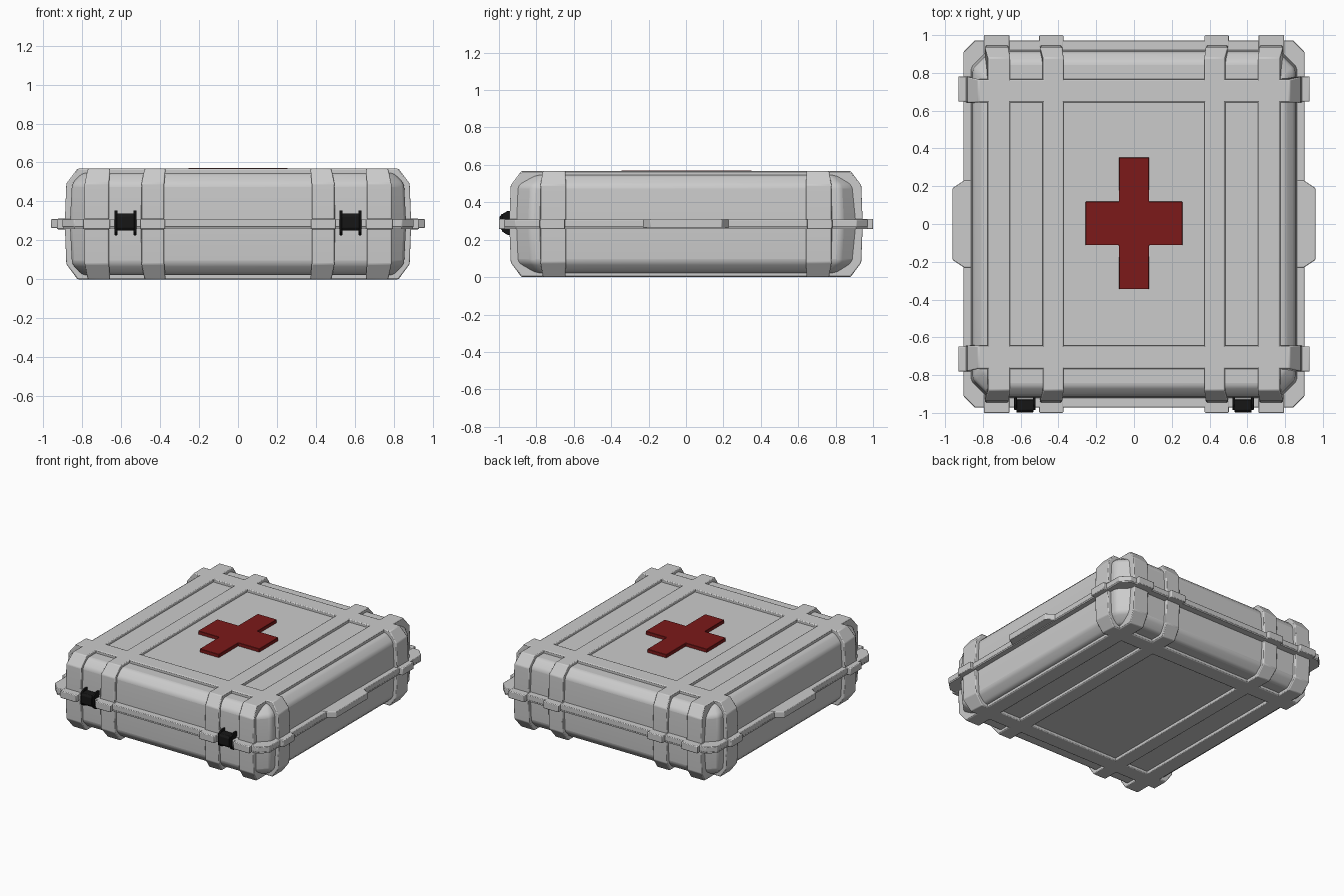
import bpy, bmesh
from math import radians

if "Cube" in bpy.data.objects:
    bpy.data.objects.remove(bpy.data.objects["Cube"])


def finish(name, bm, bevel=0.0, colour=None, segs=2):
    bmesh.ops.recalc_face_normals(bm, faces=bm.faces)
    me = bpy.data.meshes.new(name)
    bm.to_mesh(me)
    bm.free()
    ob = bpy.data.objects.new(name, me)
    bpy.context.collection.objects.link(ob)
    if colour:
        me.materials.append(colour)
    if bevel:
        m = ob.modifiers.new("bevel", 'BEVEL')
        m.width, m.segments = bevel, segs
        m.limit_method, m.angle_limit = 'ANGLE', radians(20)
    bpy.ops.object.select_all(action='DESELECT')
    ob.select_set(True)
    bpy.context.view_layer.objects.active = ob
    bpy.ops.object.shade_smooth_by_angle(angle=radians(32))
    return ob


def loft(name, rings, bevel=0.0, colour=None, segs=2):
    """Skin a stack of equal-length point rings and cap both ends."""
    bm = bmesh.new()
    vs = [[bm.verts.new(p) for p in r] for r in rings]
    n = len(vs[0])
    for a, b in zip(vs, vs[1:]):
        for i in range(n):
            j = (i + 1) % n
            bm.faces.new((a[i], a[j], b[j], b[i]))
    bm.faces.new(vs[0][::-1])
    bm.faces.new(vs[-1])
    return finish(name, bm, bevel, colour, segs)


def octagon(hx, hy, c, z):
    """Rectangle with cut corners."""
    return [(hx, -hy + c, z), (hx, hy - c, z), (hx - c, hy, z), (-hx + c, hy, z),
            (-hx, hy - c, z), (-hx, -hy + c, z), (-hx + c, -hy, z), (hx - c, -hy, z)]


def box(name, x0, x1, y0, y1, z0, z1, bevel=0.0, colour=None):
    def ring(z):
        return [(x0, y0, z), (x1, y0, z), (x1, y1, z), (x0, y1, z)]
    return loft(name, [ring(z0), ring(z1)], bevel, colour)


def strap(name, axis, a, b, half, flare):
    """Raised band wrapping the case; its sides flare slightly down the walls."""
    prof = [(half - 0.065, 0.0, 0), (half - 0.008, 0.078, 1), (half, 0.285, 1),
            (half - 0.008, 0.492, 1), (half - 0.065, 0.568, 0)]
    prof += [(-u, z, f) for u, z, f in reversed(prof)]
    rings = []
    for w, fl in ((a, flare[0]), (b, flare[1])):
        if axis == 'Y':
            rings.append([(w + fl * f, u, z) for u, z, f in prof])
        else:
            rings.append([(u, w + fl * f, z) for u, z, f in prof])
    return loft(name, rings, 0.006)


red = bpy.data.materials.new("dark_red")
red.diffuse_color = (0.2, 0.01, 0.01, 1)
red.use_nodes = True
red.node_tree.nodes["Principled BSDF"].inputs["Base Color"].default_value = red.diffuse_color
black = bpy.data.materials.new("black")
black.diffuse_color = (0.008, 0.008, 0.008, 1)
black.use_nodes = True
black.node_tree.nodes["Principled BSDF"].inputs["Base Color"].default_value = black.diffuse_color

# Case shell
loft("case_body", [octagon(0.80, 0.86, 0.085, 0.022), octagon(0.853, 0.912, 0.09, 0.078),
                   octagon(0.864, 0.922, 0.09, 0.285),
                   octagon(0.853, 0.912, 0.09, 0.492), octagon(0.80, 0.86, 0.085, 0.546)], 0.018, segs=3)

# Closing rim, two lips with a fine seam
loft("lower_rim", [octagon(0.90, 0.97, 0.06, 0.258), octagon(0.90, 0.97, 0.06, 0.268)])
loft("upper_rim", [octagon(0.902, 0.972, 0.06, 0.268), octagon(0.902, 0.972, 0.06, 0.308)], 0.004)

for s, side in ((-1, "left"), (1, "right")):
    # Lengthwise straps and their rim bumps
    for nm, a, b in (("inner", 0.372, 0.48), ("outer", 0.656, 0.772)):
        strap(f"{side}_{nm}_strap", 'Y', s * a, s * b, 0.945, (s * 0.008, s * 0.018))
        x0, x1 = sorted((s * (a + 0.002), s * (b + 0.022)))
        for e, end in ((-1, "front"), (1, "back")):
            y0, y1 = sorted((e * 0.90, e * 1.0))
            box(f"{end}_{side}_{nm}_rim_bump", x0, x1, y0, y1, 0.257, 0.311, 0.005)

    # Grip tab on the side of the rim
    tab = [(0.86, -0.23), (0.90, -0.23), (0.96, -0.19), (0.96, 0.19), (0.90, 0.23), (0.86, 0.23)]
    loft(f"{side}_grip_tab", [[(s * x, y, z) for x, y in tab] for z in (0.264, 0.31)], 0.004)

    # Latch: block with tapered face between two side plates
    def plate(name, x0, x1, prof):
        loft(name, [[(x, y, z) for y, z in prof] for x in (x0, x1)], 0.002, black, 1)
    cx = s * 0.578
    plate(f"{side}_latch_block", cx - 0.045, cx + 0.045,
          [(-0.93, 0.25), (-0.985, 0.25), (-0.997, 0.265), (-0.997, 0.322), (-0.985, 0.338), (-0.93, 0.338)])
    for k in (-1, 1):
        px = cx + k * 0.049
        plate(f"{side}_latch_plate", px - 0.007, px + 0.007,
              [(-0.91, 0.226), (-0.955, 0.226), (-0.985, 0.245), (-0.985, 0.335), (-0.955, 0.354), (-0.91, 0.354)])

# Crosswise straps and their rim bumps
for e, end in ((-1, "front"), (1, "back")):
    strap(f"{end}_cross_strap", 'X', e * 0.645, e * 0.765, 0.89, (-e * 0.004, e * 0.015))
    y0, y1 = sorted((e * 0.648, e * 0.782))
    for s, side in ((-1, "left"), (1, "right")):
        x0, x1 = sorted((s * 0.83, s * 0.93))
        box(f"{end}_{side}_side_rim_bump", x0, x1, y0, y1, 0.257, 0.311, 0.005)

# Red cross on the lid
w, lx, ly, v = 0.08, 0.257, 0.348, 0.115
cross = [(w, -ly), (w, -v), (lx, -v), (lx, v), (w, v), (w, ly),
         (-w, ly), (-w, v), (-lx, v), (-lx, -v), (-w, -v), (-w, -ly)]
loft("red_cross", [[(x, y + 0.003, z) for x, y in cross] for z in (0.535, 0.571)], 0.002, red, 1)
